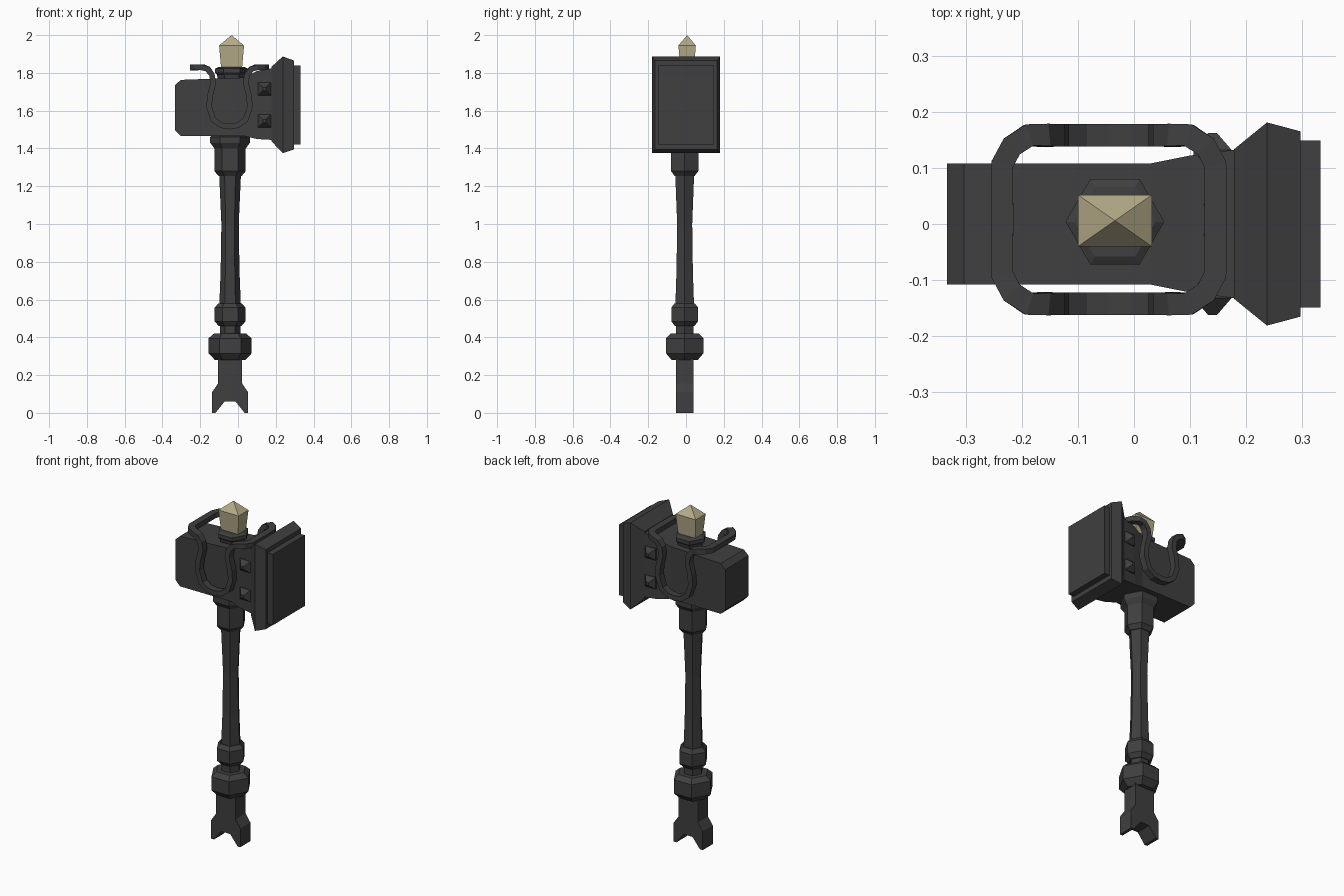
import bpy, bmesh, math
from mathutils import Vector

cube = bpy.data.objects.get("Cube")
if cube:
    bpy.data.objects.remove(cube, do_unlink=True)


def material(name, colour):
    m = bpy.data.materials.new(name)
    m.use_nodes = True
    m.diffuse_color = colour
    m.node_tree.nodes["Principled BSDF"].inputs["Base Color"].default_value = colour
    return m


IRON = material("dark_iron", (0.05, 0.05, 0.05, 1))
GOLD = material("pale_gold", (0.46, 0.41, 0.25, 1))
AXIS_X, AXIS_Y = -0.042, -0.007


def loft(name, rings, mat=IRON, caps=True):
    """Skin a list of equal-length point rings."""
    bm = bmesh.new()
    rows = [[bm.verts.new(p) for p in ring] for ring in rings]
    for a, b in zip(rows, rows[1:]):
        for i in range(len(a)):
            j = (i + 1) % len(a)
            bm.faces.new((a[i], a[j], b[j], b[i]))
    if caps:
        bm.faces.new(rows[0][::-1])
        bm.faces.new(rows[-1])
    bmesh.ops.remove_doubles(bm, verts=bm.verts, dist=1e-5)
    bmesh.ops.recalc_face_normals(bm, faces=bm.faces)
    me = bpy.data.meshes.new(name)
    bm.to_mesh(me)
    bm.free()
    me.materials.append(mat)
    ob = bpy.data.objects.new(name, me)
    bpy.context.collection.objects.link(ob)
    return ob


def hex_turned(name, profile, cx=AXIS_X, cy=AXIS_Y):
    """Six-sided turned part from (z, radius) pairs."""
    angles = [math.radians(60 * k) for k in range(6)]
    return loft(name, [[(cx + r * math.cos(a), cy + r * math.sin(a), z)
                        for a in angles] for z, r in profile])


def block_along_x(name, sections):
    """Box-section part from (x, half depth, bottom, top)."""
    return loft(name, [[(x, -h, lo), (x, h, lo), (x, h, hi), (x, -h, hi)]
                       for x, h, lo, hi in sections])


# Forked pommel: half outline mirrored, extruded in depth
half = [(0.029, 0.06), (0.077, 0), (0.095, 0), (0.095, 0.11), (0.064, 0.155), (0.064, 0.29)]
outline = half + [(-x, z) for x, z in reversed(half)]
loft("forked_pommel", [[(AXIS_X + x, AXIS_Y + y, z) for x, z in outline]
                       for y in (-0.047, 0.047)])

# Handle with rings and collar
hex_turned("large_ring", [(0.28, 0.08), (0.315, 0.114), (0.395, 0.114), (0.42, 0.085)])
hex_turned("ring_neck", [(0.41, 0.054), (0.47, 0.054)])
hex_turned("small_ring", [(0.46, 0.06), (0.485, 0.082), (0.557, 0.082), (0.58, 0.062)])
hex_turned("shaft", [(0.57, 0.057), (0.75, 0.05), (1.0, 0.046), (1.27, 0.058)])
hex_turned("collar", [(1.255, 0.062), (1.28, 0.083), (1.4, 0.083),
                      (1.43, 0.105), (1.46, 0.105), (1.49, 0.08)])

# Hammer body and striking face
block_along_x("hammer_body", [(-0.333, 0.108, 1.497, 1.735), (-0.303, 0.108, 1.466, 1.763),
                              (0.03, 0.108, 1.466, 1.775), (0.1, 0.122, 1.45, 1.81),
                              (0.185, 0.133, 1.445, 1.825)])
block_along_x("striking_head", [(0.178, 0.133, 1.437, 1.833), (0.237, 0.181, 1.375, 1.887),
                                (0.297, 0.165, 1.395, 1.865)])
block_along_x("striking_plate", [(0.29, 0.149, 1.422, 1.84), (0.332, 0.149, 1.422, 1.84)])

# Studs on both sides
for side, word in ((-1, "front"), (1, "back")):
    for z, level in ((1.715, "upper"), (1.545, "lower")):
        loft(f"{level}_{word}_stud",
             [[(0.14 + sx * r, side * y, z + sz * r)
               for sx, sz in ((-1, -1), (1, -1), (1, 1), (-1, 1))]
              for r, y in ((0.034, 0.118), (0.034, 0.132), (0.008, 0.162))])

# Curled strap: one quarter swept as a rectangle, mirrored twice
# Each entry: outward x, outward y, height, inward direction in degrees
quarter = [(0, 0.15, 1.516, 90), (0.045, 0.15, 1.523, 90), (0.085, 0.15, 1.552, 90),
           (0.108, 0.15, 1.62, 90), (0.103, 0.15, 1.68, 90), (0.086, 0.15, 1.745, 90),
           (0.093, 0.15, 1.79, 90), (0.115, 0.15, 1.82, 85), (0.143, 0.15, 1.83, 70),
           (0.173, 0.13, 1.83, 45), (0.19, 0.098, 1.828, 15), (0.19, 0, 1.828, 0)]
points = [Vector(q[:3]) for q in quarter]
rings = []
for i, (p, q) in enumerate(zip(points, quarter)):
    tangent = points[min(i + 1, len(points) - 1)] - points[max(i - 1, 0)]
    if i == 0:
        tangent = Vector((1, 0, 0))
    if i == len(points) - 1:
        tangent = Vector((0, -1, 0))
    a = math.radians(q[3])
    n = Vector((math.cos(a), math.sin(a), 0))
    m = tangent.cross(n).normalized() * 0.015
    n = n * 0.02
    rings.append([p + n + m, p - n + m, p - n - m, p + n - m])
strap = loft("curled_strap", rings, caps=False)
strap.location = (-0.045, 0.008, 0)
mirror = strap.modifiers.new("mirror", 'MIRROR')
mirror.use_axis = (True, True, False)

# Crown socket and gem
hex_turned("gem_socket", [(1.755, 0.07), (1.79, 0.078), (1.8, 0.088),
                          (1.822, 0.088), (1.83, 0.072)], -0.034, 0.004)
loft("gem", [[(-0.034 + sx * w, 0.006 + sy * d, z)
              for sx, sy in ((-1, -1), (1, -1), (1, 1), (-1, 1))]
             for w, d, z in ((0.055, 0.036, 1.82), (0.066, 0.046, 1.945), (0, 0, 2.0))],
     GOLD, caps=False)
